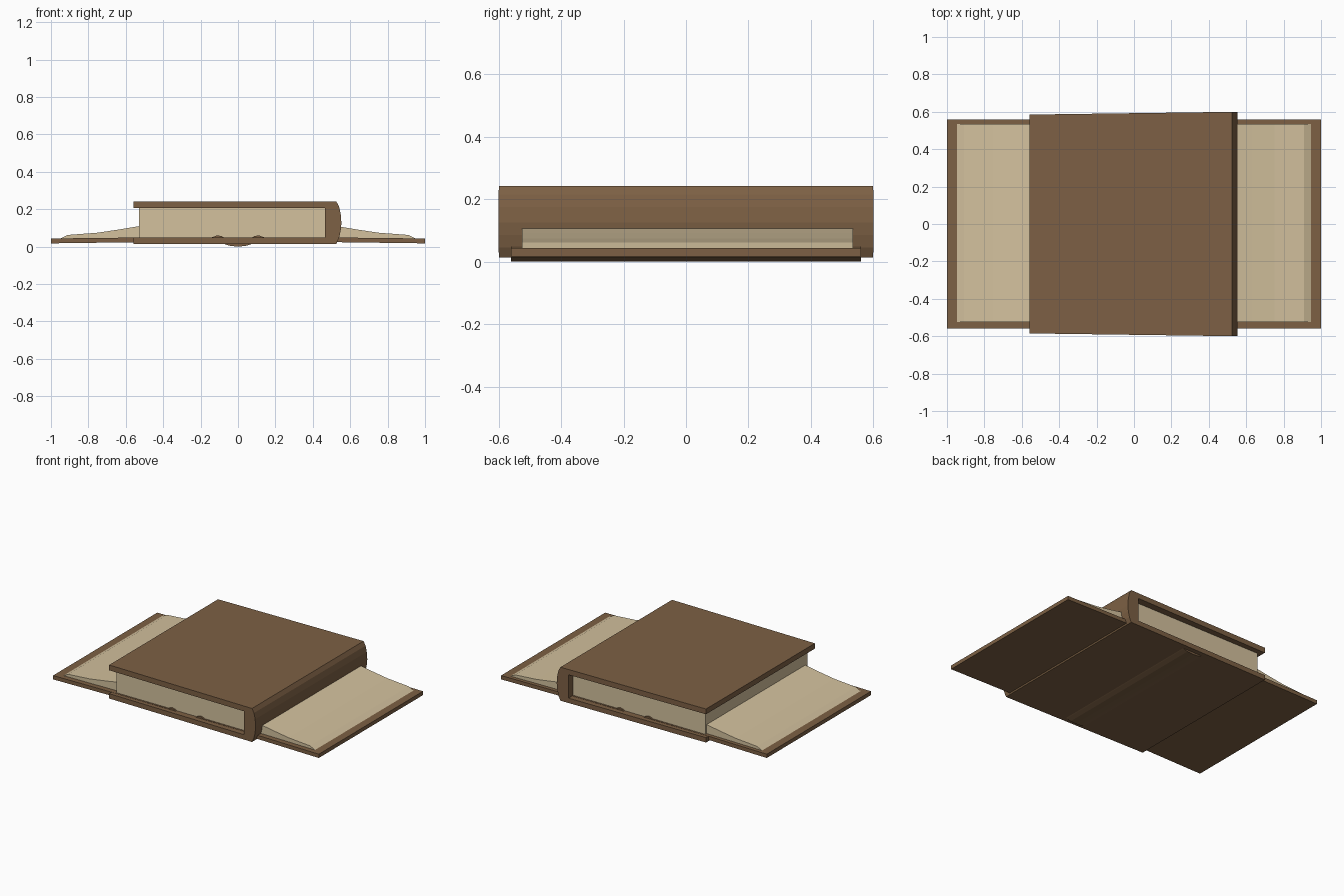
import bpy, bmesh

if "Cube" in bpy.data.objects:
    bpy.data.objects.remove(bpy.data.objects["Cube"])


def material(name, rgb):
    m = bpy.data.materials.new(name)
    m.diffuse_color = (*rgb, 1)
    m.use_nodes = True
    m.node_tree.nodes["Principled BSDF"].inputs["Base Color"].default_value = m.diffuse_color
    return m


leather = material("brown leather", (0.205, 0.118, 0.058))
paper = material("cream paper", (0.655, 0.535, 0.340))


def extrude(name, profile, half, mat, centre=0.0):
    """Extrude an (x, z) outline along y; half(x) gives the half depth."""
    bm = bmesh.new()
    front = [bm.verts.new((x, centre - half(x), z)) for x, z in profile]
    back = [bm.verts.new((x, centre + half(x), z)) for x, z in profile]
    n = len(profile)
    bm.faces.new(front)
    bm.faces.new(back[::-1])
    for i in range(n):
        j = (i + 1) % n
        bm.faces.new((front[j], front[i], back[i], back[j]))
    bmesh.ops.recalc_face_normals(bm, faces=bm.faces)
    me = bpy.data.meshes.new(name)
    bm.to_mesh(me)
    bm.free()
    me.materials.append(mat)
    ob = bpy.data.objects.new(name, me)
    bpy.context.collection.objects.link(ob)
    return ob


def mirrored(points):
    """Left half of a line, listed outside to centre, completed to the right."""
    return points + [(-x, z) for x, z in reversed(points) if x != 0]


# Open book underneath: cover with dipped spine
top = mirrored([(-1, 0.043), (-0.55, 0.048), (-0.14, 0.049), (-0.11, 0.06),
                (-0.085, 0.055), (-0.05, 0.025), (0, 0.018)])
bottom = mirrored([(-1, 0.017), (-0.55, 0.023), (-0.1, 0.023), (-0.07, 0.012),
                   (-0.04, 0.003), (0, 0.0)])
extrude("open_book_cover", top + bottom[::-1], lambda x: 0.56, leather)

# Open book pages, swelling toward the spine on both sides
page = [(0, 0.03), (-0.08, 0.05), (-0.55, 0.044), (-0.95, 0.042), (-0.91, 0.062),
        (-0.75, 0.074), (-0.63, 0.092), (-0.53, 0.109), (-0.38, 0.14),
        (-0.2, 0.165), (-0.08, 0.15), (0, 0.09)]
for side, s in (("left", 1), ("right", -1)):
    extrude(f"open_book_pages_{side}", [(x * s, z) for x, z in page],
            lambda x: 0.53, paper, 0.005)

# Closed book on top: C-shaped cover with rounded spine, slightly tapered
cover = [(-0.56, 0.242), (0.525, 0.242), (0.54, 0.215), (0.549, 0.175), (0.553, 0.125),
         (0.549, 0.085), (0.54, 0.045), (0.525, 0.014), (-0.56, 0.014),
         (-0.56, 0.047), (0.465, 0.047), (0.465, 0.206), (-0.56, 0.206)]
extrude("closed_book_cover", cover, lambda x: 0.5925 + 0.0135 * x, leather)

# Closed book page block
block = [(-0.53, 0.047), (0.465, 0.047), (0.465, 0.206), (-0.53, 0.206)]
extrude("closed_book_pages", block, lambda x: 0.55, paper)
